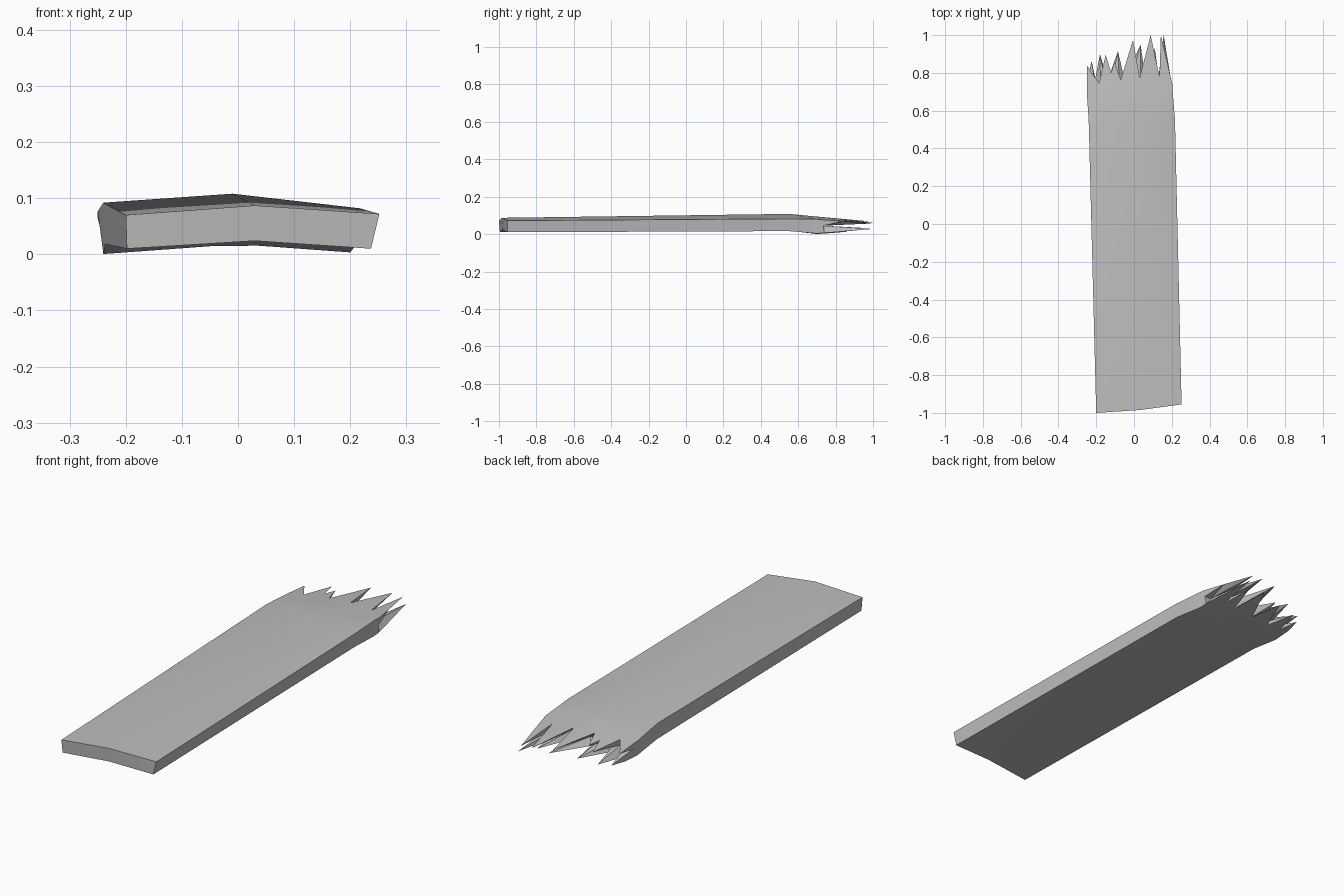
import bpy
import bmesh
import math

default_cube = bpy.data.objects.get("Cube")
if default_cube:
    bpy.data.objects.remove(default_cube, do_unlink=True)

# Material
grey = bpy.data.materials.new("weathered grey")
grey.use_nodes = True
colour = (0.52, 0.52, 0.52, 1)
grey.diffuse_color = colour
grey.node_tree.nodes["Principled BSDF"].inputs["Base Color"].default_value = colour

bm = bmesh.new()


def row(points):
    return [bm.verts.new(point) for point in points]


def zip_rows(first, second):
    """Join two rows of vertices, ordered by x, with triangles."""
    i = j = 0
    while i < len(first) - 1 or j < len(second) - 1:
        step_first = j == len(second) - 1 or (
            i < len(first) - 1 and first[i + 1].co.x < second[j + 1].co.x)
        if step_first:
            bm.faces.new((first[i], first[i + 1], second[j]))
            i += 1
        else:
            bm.faces.new((first[i], second[j + 1], second[j]))
            j += 1


def ladder(first, second):
    """Join two rows of equal length, point by point."""
    for i in range(len(first) - 1):
        bm.faces.new((first[i], first[i + 1], second[i + 1]))
        bm.faces.new((first[i], second[i + 1], second[i]))


def upper_height(x, y):
    return 0.094 - 0.07 * abs(x) - 0.09 * (y - 0.7)


def lower_height(x, y):
    return 0.018 - 0.073 * abs(x) + 0.07 * (y - 0.7)


# Sawn end and the bend, each as left, middle and right
front_top = row([(-0.2, -1, 0.07), (0.03, -0.985, 0.087), (0.252, -0.955, 0.072)])
front_bottom = row([(-0.198, -0.995, 0.01), (0.03, -0.98, 0.024), (0.237, -0.955, 0.01)])
bend_top = row([(-0.24, 0.55, 0.092), (-0.01, 0.55, 0.108), (0.217, 0.55, 0.082)])
bend_bottom = row([(-0.237, 0.55, 0.018), (-0.01, 0.55, 0.03), (0.21, 0.55, 0.016)])

# Outlines of the two layers of splinters, tips and notches in turn
upper_outline = [
    (-0.25, 0.84), (-0.185, 0.745), (-0.15, 0.895), (-0.12, 0.8), (-0.105, 0.86),
    (-0.07, 0.765), (-0.005, 0.975), (0.03, 0.775), (0.088, 1), (0.135, 0.78),
    (0.142, 1), (0.18, 0.84), (0.205, 0.73)]
lower_outline = [
    (-0.24, 0.79), (-0.225, 0.865), (-0.205, 0.77), (-0.18, 0.9), (-0.14, 0.76),
    (-0.085, 0.915), (-0.05, 0.765), (0.035, 0.95), (0.06, 0.77), (0.11, 0.93),
    (0.13, 0.78), (0.157, 1), (0.2, 0.74)]

base_y = 0.7
top_base = row([(x, base_y, upper_height(x, base_y)) for x, y in upper_outline])
bottom_base = row([(x, base_y, lower_height(x, base_y)) for x, y in lower_outline])
upper_edge = row([(x, y, upper_height(x, y)) for x, y in upper_outline])
lower_edge = row([(x, y, lower_height(x, y)) for x, y in lower_outline])
core = row([((a[0] + b[0]) / 2, 0.735, 0.045)
            for a, b in zip(upper_outline, lower_outline)])

# Board faces
ladder(front_top, bend_top)
ladder(front_bottom, bend_bottom)
ladder(front_top, front_bottom)
zip_rows(bend_top, top_base)
zip_rows(bend_bottom, bottom_base)

# Splinters: outer skins, and inner faces running back to the core
ladder(top_base, upper_edge)
ladder(bottom_base, lower_edge)
ladder(upper_edge, core)
ladder(core, lower_edge)

# Long side walls
for side in (0, -1):
    bm.faces.new((front_top[side], bend_top[side], bend_bottom[side], front_bottom[side]))
    bm.faces.new((bend_top[side], top_base[side], bottom_base[side], bend_bottom[side]))
    bm.faces.new((top_base[side], upper_edge[side], core[side]))
    bm.faces.new((top_base[side], core[side], bottom_base[side]))
    bm.faces.new((bottom_base[side], core[side], lower_edge[side]))

bmesh.ops.recalc_face_normals(bm, faces=bm.faces)
mesh = bpy.data.meshes.new("broken_plank")
bm.to_mesh(mesh)
bm.free()
mesh.materials.append(grey)
plank = bpy.data.objects.new("broken_plank", mesh)
bpy.context.collection.objects.link(plank)

# Soft faces with crisp edges
bpy.ops.object.select_all(action="DESELECT")
plank.select_set(True)
bpy.context.view_layer.objects.active = plank
bpy.ops.object.shade_smooth_by_angle(angle=math.radians(30))
